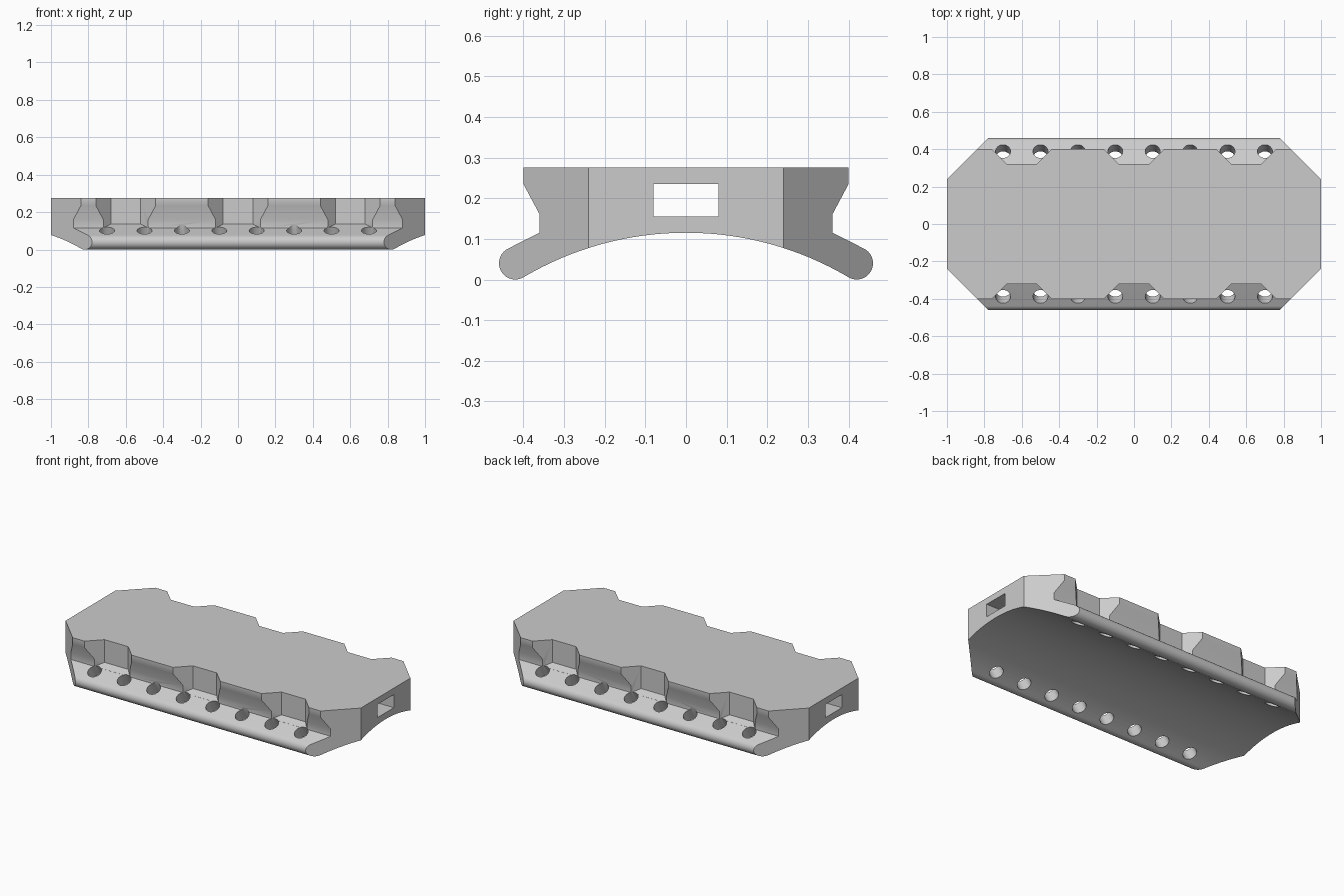
import bpy, bmesh, math
from mathutils import Matrix, Vector

if "Cube" in bpy.data.objects:
    bpy.data.objects.remove(bpy.data.objects["Cube"])

grey = bpy.data.materials.new("light_grey")
grey.diffuse_color = (0.6, 0.6, 0.6, 1)
grey.use_nodes = True
grey.node_tree.nodes["Principled BSDF"].inputs["Base Color"].default_value = grey.diffuse_color


def prism(bm, bottom, top):
    """Closed solid between two matching loops of points."""
    a = [bm.verts.new(p) for p in bottom]
    b = [bm.verts.new(p) for p in top]
    n = len(a)
    bm.faces.new(a[::-1])
    bm.faces.new(b)
    for i in range(n):
        bm.faces.new((a[i], a[(i + 1) % n], b[(i + 1) % n], b[i]))


def to_object(bm, name):
    bmesh.ops.recalc_face_normals(bm, faces=bm.faces)
    mesh = bpy.data.meshes.new(name)
    bm.to_mesh(mesh)
    bm.free()
    obj = bpy.data.objects.new(name, mesh)
    bpy.context.collection.objects.link(obj)
    mesh.materials.append(grey)
    return obj


def boolean(target, cutter, operation):
    cutter.hide_render = True
    mod = target.modifiers.new("cut", 'BOOLEAN')
    mod.object, mod.operation, mod.solver = cutter, operation, 'EXACT'
    bpy.context.view_layer.objects.active = target
    bpy.ops.object.modifier_apply(modifier=mod.name)
    bpy.data.objects.remove(cutter)


# Cross-section: undercut top, sloped flange, rounded lip, arched underside
half = [(0.40, 0.275), (0.40, 0.235), (0.36, 0.16), (0.36, 0.1153)]
LIP_Y, LIP_R = 0.42, 0.04
for i in range(21):
    a = math.radians(63.43 - (63.43 + 120.6) * i / 20)
    half.append((LIP_Y + LIP_R * math.cos(a), LIP_R + LIP_R * math.sin(a)))
ARCH_R, ARCH_Z = 0.7845, -0.6695
end = math.asin(0.509)
for i in range(1, 16):
    a = end * (1 - i / 16)
    half.append((ARCH_R * math.sin(a), ARCH_Z + ARCH_R * math.cos(a)))
profile = half + [(0, ARCH_Z + ARCH_R)] + [(-y, z) for y, z in reversed(half)]

bm = bmesh.new()
prism(bm, [(-1.1, y, z) for y, z in profile], [(1.1, y, z) for y, z in profile])
body = to_object(bm, "clamp_body")

# Trim the length and chamfer the four corners
bm = bmesh.new()
quarter = [(1, 0.24), (0.64, 0.60)]
plan = quarter + [(-x, y) for x, y in quarter[::-1]]
plan += [(-x, -y) for x, y in plan]
prism(bm, [(x, y, -0.1) for x, y in plan], [(x, y, 0.4) for x, y in plan])
boolean(body, to_object(bm, "corner_trim"), 'INTERSECT')

# Flared notches in the upper sides, their floors continuing the flange slope
bm = bmesh.new()
for side in (-1, 1):
    for cx in (-0.6, 0, 0.6):
        pts = [(cx - 0.08, 0.32), (cx + 0.08, 0.32), (cx + 0.20, 0.44), (cx - 0.20, 0.44)]
        prism(bm, [(x, side * y, 0.1358 - 0.5 * (y - 0.32)) for x, y in pts],
              [(x, side * y, 0.4) for x, y in pts])
boolean(body, to_object(bm, "notch_cutter"), 'DIFFERENCE')

# Rectangular slot through the full length
bm = bmesh.new()
slot = [(-0.08, 0.155), (0.08, 0.155), (0.08, 0.235), (-0.08, 0.235)]
prism(bm, [(-1.2, y, z) for y, z in slot], [(1.2, y, z) for y, z in slot])
boolean(body, to_object(bm, "slot_cutter"), 'DIFFERENCE')

# Rows of round holes square to each flange
bm = bmesh.new()
for side in (-1, 1):
    tilt = Vector((0, side, 2)).to_track_quat('Z', 'Y').to_matrix().to_4x4()
    for i in range(8):
        place = Matrix.Translation((-0.7 + 0.2 * i, side * 0.388, 0.101))
        bmesh.ops.create_cone(bm, cap_ends=True, segments=32, radius1=0.04, radius2=0.04,
                              depth=0.3, matrix=place @ tilt @ Matrix.Translation((0, 0, -0.1)))
boolean(body, to_object(bm, "hole_cutter"), 'DIFFERENCE')

# Smooth the curved surfaces and keep edges crisp
body.select_set(True)
bpy.context.view_layer.objects.active = body
bpy.ops.object.shade_smooth_by_angle(angle=math.radians(30))
